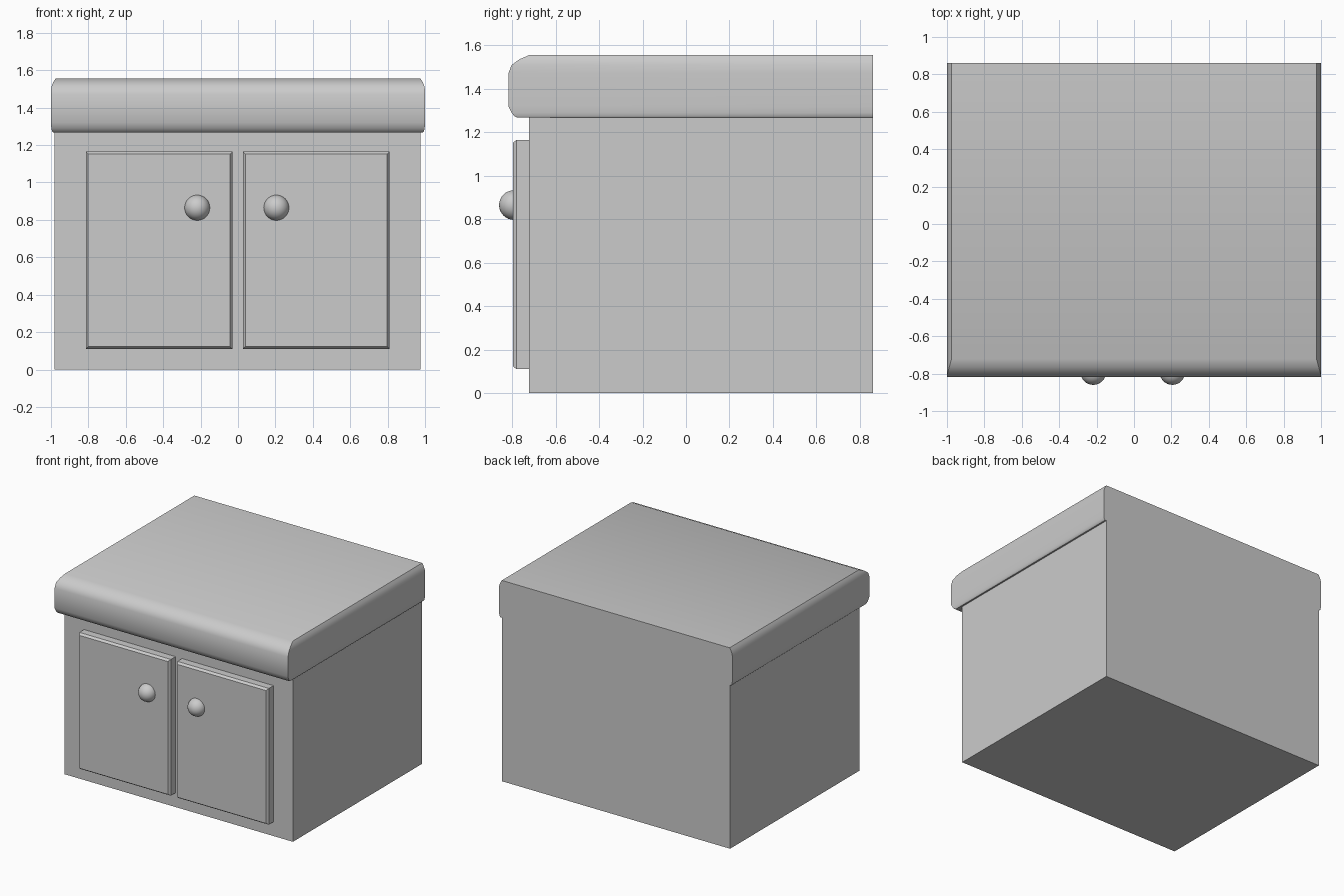
import bpy, bmesh

if "Cube" in bpy.data.objects:
    bpy.data.objects.remove(bpy.data.objects["Cube"])

BACK = 0.86


def loft(name, rings, smooth=False):
    """Skin a stack of four-cornered rings and cap both ends."""
    bm = bmesh.new()
    loops = [[bm.verts.new(p) for p in ring] for ring in rings]
    for a, b in zip(loops, loops[1:]):
        for i in range(4):
            j = (i + 1) % 4
            bm.faces.new((a[i], a[j], b[j], b[i]))
    bm.faces.new(loops[0])
    bm.faces.new(loops[-1])
    bmesh.ops.recalc_face_normals(bm, faces=bm.faces[:])
    mesh = bpy.data.meshes.new(name)
    bm.to_mesh(mesh)
    bm.free()
    obj = bpy.data.objects.new(name, mesh)
    bpy.context.collection.objects.link(obj)
    if smooth:
        bpy.ops.object.select_all(action='DESELECT')
        obj.select_set(True)
        bpy.context.view_layer.objects.active = obj
        bpy.ops.object.shade_smooth_by_angle(angle=0.6)
    return obj


def flat_ring(x0, x1, y0, y1, z):
    return [(x0, y0, z), (x1, y0, z), (x1, y1, z), (x0, y1, z)]


def upright_ring(x0, x1, z0, z1, y):
    return [(x0, y, z0), (x1, y, z0), (x1, y, z1), (x0, y, z1)]


# Cabinet body
loft("cabinet_body", [flat_ring(-0.98, 0.976, -0.722, BACK, z) for z in (0, 1.27)])

# Countertop: rounded front and side edges, flush back (z, half width, front y)
profile = [(1.267, 0.988, -0.775), (1.274, 0.994, -0.79), (1.29, 0.998, -0.802),
           (1.32, 1.0, -0.817), (1.472, 1.0, -0.817), (1.51, 0.998, -0.802),
           (1.536, 0.988, -0.766), (1.555, 0.976, -0.722)]
loft("countertop", [flat_ring(-w, w, y, BACK, z) for z, w, y in profile], smooth=True)

# Doors with bevelled fronts, and ball knobs
for side, x0, x1, knob_x in (("left", -0.814, -0.03, -0.218), ("right", 0.026, 0.81, 0.205)):
    b = 0.013
    loft(side + "_door", [
        upright_ring(x0, x1, 0.11, 1.165, -0.722),
        upright_ring(x0, x1, 0.11, 1.165, -0.779),
        upright_ring(x0 + b, x1 - b, 0.11 + b, 1.165 - b, -0.797)])
    bpy.ops.mesh.primitive_uv_sphere_add(segments=32, ring_count=16, radius=0.068,
                                         location=(knob_x, -0.792, 0.865))
    bpy.context.object.name = side + "_knob"
    bpy.ops.object.shade_smooth()
